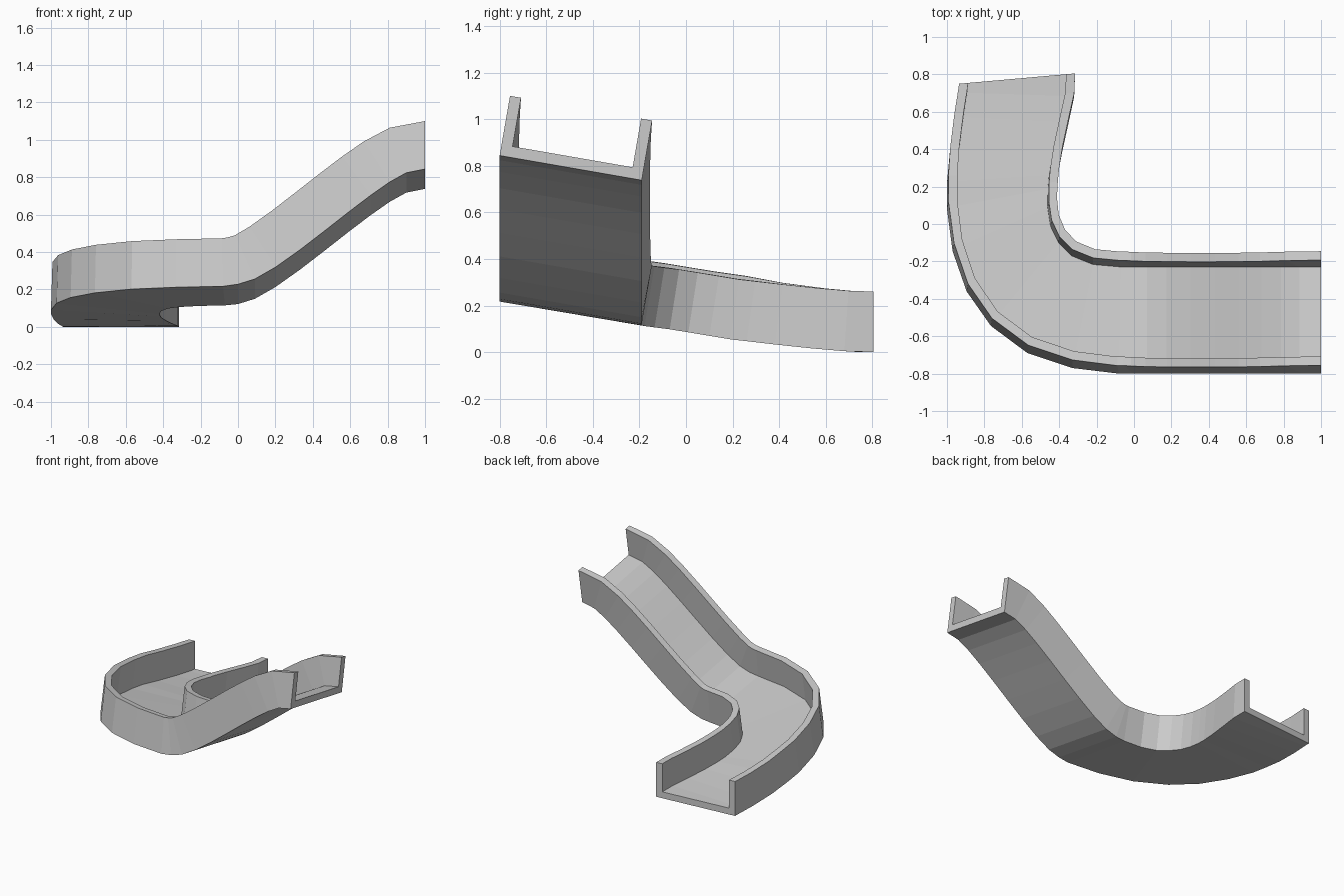
import bpy, bmesh
from mathutils import Vector

if "Cube" in bpy.data.objects:
    bpy.data.objects.remove(bpy.data.objects["Cube"])

WALL, HEIGHT = 0.048, 0.26

# Straight banked ramp: x and height of the inner bottom edge
ramp = [(1, .738), (.9, .718), (.81, .668), (.71, .598), (.59, .507), (.46, .405),
        (.33, .305), (.2, .213), (.09, .15), (0, .122)]
stations = [(Vector((x, -.80, z + .106)), Vector((x, -.19, z))) for x, z in ramp]

# Bend: outer and inner bottom edge, the bank fading out towards the exit
bend = [(-.08, -.80, .217, -.07, -.19, .115),
        (-.33, -.77, .212, -.21, -.178, .112),
        (-.57, -.69, .202, -.315, -.135, .106),
        (-.765, -.545, .182, -.375, -.07, .098),
        (-.895, -.36, .157, -.41, .01, .085),
        (-.97, -.145, .127, -.42, .10, .07),
        (-1, .08, .09, -.415, .19, .055),
        (-1, .22, .07, -.408, .26, .047),
        (-.985, .38, .04, -.385, .38, .033),
        (-.96, .57, .015, -.35, .54, .016),
        (-.94, .70, .003, -.32, .68, .004),
        (-.935, .75, 0, -.315, .805, 0)]
stations += [(Vector(s[:3]), Vector(s[3:])) for s in bend]
mids = [(o + i) / 2 for o, i in stations]
last = len(stations) - 1

# Sweep the U-shaped channel section through the stations
bm = bmesh.new()
rings = []
for k, (outer, inner) in enumerate(stations):
    across = inner - outer
    width = across.length
    across.normalize()
    along = mids[min(k + 1, last)] - mids[max(k - 1, 0)]
    if k in (0, last):
        along.z = 0
    up = across.cross(along).normalized()
    section = [(0, 0), (width, 0), (width, HEIGHT), (width - WALL, HEIGHT),
               (width - WALL, WALL), (WALL, WALL), (WALL, HEIGHT), (0, HEIGHT)]
    rings.append([bm.verts.new(outer + across * u + up * v) for u, v in section])

for a, b in zip(rings, rings[1:]):
    for j in range(8):
        n = (j + 1) % 8
        bm.faces.new((a[j], a[n], b[n], b[j]))

# Close both ends: floor strip and the two walls
for ring in (rings[0], rings[-1]):
    for quad in ((0, 1, 4, 5), (1, 2, 3, 4), (0, 5, 6, 7)):
        bm.faces.new([ring[q] for q in quad])
bmesh.ops.recalc_face_normals(bm, faces=bm.faces[:])

mesh = bpy.data.meshes.new("slide_channel")
bm.to_mesh(mesh)
bm.free()
bpy.context.collection.objects.link(bpy.data.objects.new("slide_channel", mesh))
